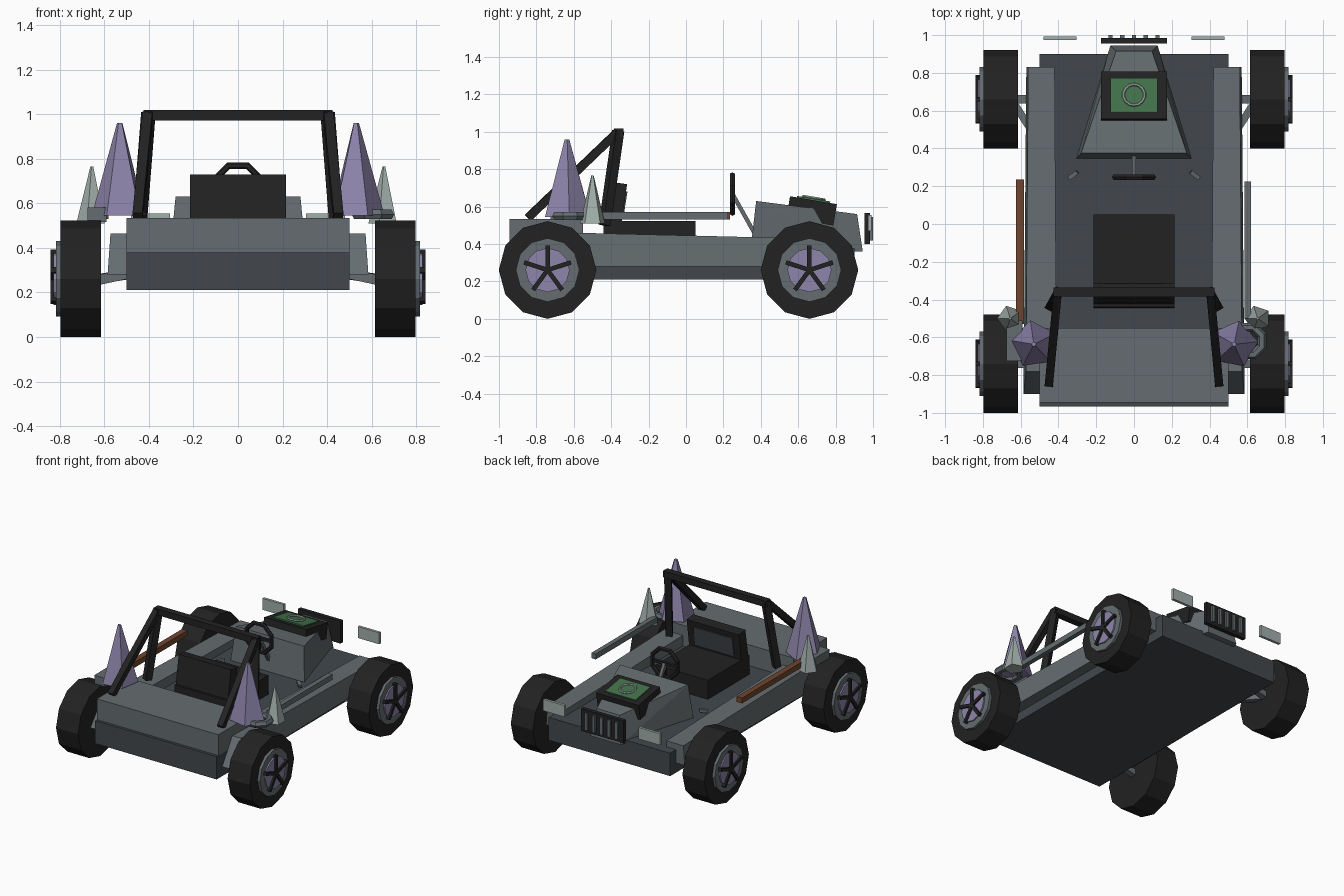
import bpy, bmesh, math
from mathutils import Vector, Matrix

if "Cube" in bpy.data.objects:
    bpy.data.objects.remove(bpy.data.objects["Cube"])


def mat(name, r, g, b):
    m = bpy.data.materials.new(name)
    m.diffuse_color = (r, g, b, 1)
    m.use_nodes = True
    m.node_tree.nodes["Principled BSDF"].inputs["Base Color"].default_value = m.diffuse_color
    return m


BLACK = mat("black rubber", .016, .016, .016)
GREY = mat("hull grey", .13, .152, .162)
DARK = mat("dark hull grey", .054, .064, .073)
PURPLE = mat("purple crystal", .27, .235, .41)
PALE = mat("pale grey", .36, .43, .41)
BROWN = mat("brown wood", .16, .06, .027)
GREEN = mat("screen green", .055, .17, .07)


def finish(name, bm, m):
    bmesh.ops.recalc_face_normals(bm, faces=bm.faces)
    me = bpy.data.meshes.new(name)
    bm.to_mesh(me)
    bm.free()
    me.materials.append(m)
    ob = bpy.data.objects.new(name, me)
    bpy.context.collection.objects.link(ob)
    return ob


def box(name, x, y, z, m, xf=None):
    """Box from (min, max) pairs."""
    bm = bmesh.new()
    bmesh.ops.create_cube(bm, size=1)
    for v in bm.verts:
        v.co = [(a + b) / 2 + c * (b - a) for (a, b), c in zip((x, y, z), v.co)]
    if xf:
        bm.transform(xf)
    return finish(name, bm, m)


def hull(name, pts, m):
    bm = bmesh.new()
    for p in pts:
        bm.verts.new(p)
    bmesh.ops.convex_hull(bm, input=bm.verts)
    bmesh.ops.dissolve_limit(bm, angle_limit=.01, verts=bm.verts, edges=bm.edges)
    return finish(name, bm, m)


def bar(name, a, b, w, m, h=None):
    """Square bar between two points."""
    a, b = Vector(a), Vector(b)
    d = b - a
    bm = bmesh.new()
    bmesh.ops.create_cube(bm, size=1)
    bm.transform(Matrix.Translation((a + b) / 2) @ d.to_track_quat('Z', 'Y').to_matrix().to_4x4()
                 @ Matrix.Diagonal((w, h or w, d.length, 1)))
    return finish(name, bm, m)


def disc_x(name, x0, x1, y, z, r, n, m):
    """Cylinder lying along x."""
    bm = bmesh.new()
    bmesh.ops.create_cone(bm, cap_ends=True, segments=n, radius1=r, radius2=r, depth=abs(x1 - x0))
    bm.transform(Matrix.Translation(((x0 + x1) / 2, y, z)) @ Matrix.Rotation(math.pi / 2, 4, 'Y'))
    return finish(name, bm, m)


def spike(name, x, y, z0, z1, r, m, turn):
    bm = bmesh.new()
    bmesh.ops.create_cone(bm, cap_ends=True, segments=5, radius1=r, radius2=r * .1, depth=z1 - z0)
    bm.transform(Matrix.Translation((x, y, (z0 + z1) / 2)) @ Matrix.Rotation(turn, 4, 'Z'))
    return finish(name, bm, m)


def ring(name, R, r, n, k, xf, m):
    """Low-poly torus around local z."""
    bm = bmesh.new()
    rows = []
    for i in range(n):
        a = 2 * math.pi * (i + .5) / n
        rows.append([bm.verts.new(((R + r * math.cos(t)) * math.cos(a),
                                   (R + r * math.cos(t)) * math.sin(a), r * math.sin(t)))
                     for t in (2 * math.pi * j / k for j in range(k))])
    for i in range(n):
        for j in range(k):
            p, q = rows[i], rows[(i + 1) % n]
            bm.faces.new((p[j], q[j], q[(j + 1) % k], p[(j + 1) % k]))
    bm.transform(xf)
    return finish(name, bm, m)


# Chassis and engine deck
box("chassis_floor", (-.5, .5), (-.965, .9), (.21, .38), DARK)
box("rear_deck", (-.5, .5), (-.945, -.55), (.38, .535), GREY)

# Hood with tapered nose
hull("hood", [(s * x, y, z) for s in (-1, 1) for x, y, z in
              ((.305, .345, .37), (.28, .375, .63), (.095, .915, .56), (.125, .945, .36))], GREY)

# Tilted screen box on the hood
T = Matrix.Translation((0, .672, .577)) @ Matrix.Rotation(math.radians(-9.5), 4, 'X')
box("screen_box", (-.175, .175), (-.127, .127), (-.058, .058), BLACK, T)
box("screen", (-.125, .125), (-.09, .09), (.056, .066), GREEN, T)
ring("screen_ring", .056, .008, 14, 6, T @ Matrix.Translation((0, 0, .07)), PALE)

# Grille
box("grille", (-.175, .175), (.955, .985), (.40, .565), BLACK)
for i in range(5):
    x = (i - 2) * .062
    box("grille_slat", (x - .011, x + .011), (.985, 1), (.42, .545), GREY)

# Seat
box("seat_base", (-.215, .215), (-.44, .05), (.38, .522), BLACK)
hull("seat_back", [(x, y, z) for x in (-.215, .215) for y, z in
                   ((-.445, .4), (-.36, .4), (-.39, .73), (-.315, .72))], BLACK)
hull("seat_panel", [(x, y, z) for x in (-.16, .16) for y, z in
                    ((-.344, .54), (-.335, .54), (-.322, .68), (-.313, .68))], DARK)

# Steering wheel and column
ring("steering_wheel", .11, .016, 8, 6,
     Matrix.Translation((0, .248, .667)) @ Matrix.Rotation(math.pi / 2, 4, 'X'), BLACK)
bar("steering_spoke", (-.11, .248, .667), (.11, .248, .667), .02, BLACK)
bar("steering_spoke", (0, .248, .667), (0, .248, .56), .02, BLACK)
bar("steering_column", (0, .25, .665), (0, .365, .46), .022, GREY)

# Roll hoop crossbar
box("roll_bar_top", (-.425, .425), (-.385, -.335), (.972, 1.018), BLACK)

for s in (-1, 1):
    # Side pods
    hull("side_pod", [(s * x, y, z) for x, y, z in
                      ((.41, -.9, .28), (.585, -.9, .28), (.41, -.78, .465), (.572, -.78, .465),
                       (.42, .83, .28), (.57, .83, .28), (.42, .83, .425), (.56, .83, .425))], GREY)
    # Roll cage legs
    bar("roll_bar_post", (s * .442, -.435, .5), (s * .402, -.362, 1.005), .048, BLACK)
    bar("roll_bar_brace", (s * .405, -.37, .995), (s * .45, -.845, .54), .044, BLACK)
    # Headlights and floor levers
    x = sorted((s * .305, s * .48))
    box("headlight", x, (.973, .993), (.47, .555), PALE)
    bar("floor_lever", (s * .345, .242, .4), (s * .3, .275, .41), .022, GREY)
    # Crystals on the rear corners
    spike("large_crystal", s * .53, -.637, .545, .96, .128, PURPLE, .45 * s + .6)
    spike("small_crystal", s * .655, -.5, .51, .765, .07, PALE, math.pi / 2)
    # Suspension arms
    bar("rear_arm", (s * .49, -.74, .285), (s * .63, -.74, .255), .045, GREY)
    bar("front_arm", (s * .5, .43, .28), (s * .63, .63, .26), .04, GREY)
    bar("front_axle", (s * .49, .66, .285), (s * .63, .66, .255), .045, GREY)
    # Wheels
    for y in (-.74, .66):
        z = .261
        disc_x("tyre", s * .615, s * .797, y, z, .261, 12, BLACK)
        disc_x("rim", s * .79, s * .817, y, z, .17, 12, GREY)
        disc_x("hub_disc", s * .81, s * .827, y, z, .118, 12, PURPLE)
        for i in range(5):
            a = math.pi / 2 + i * math.tau / 5
            bar("wheel_spoke", (s * .828, y, z),
                (s * .828, y + .132 * math.cos(a), z + .132 * math.sin(a)), .024, BLACK)

# Side rails, mount block and coil
box("wood_rail", (-.625, -.582), (-.53, .235), (.53, .57), BROWN)
box("metal_rail", (.585, .62), (-.5, .225), (.53, .57), GREY)
box("mount_block", (-.675, -.59), (-.725, -.51), (.515, .58), GREY)
ring("coil", .078, .025, 8, 6, Matrix.Translation((.605, -.62, .55)), GREY)
